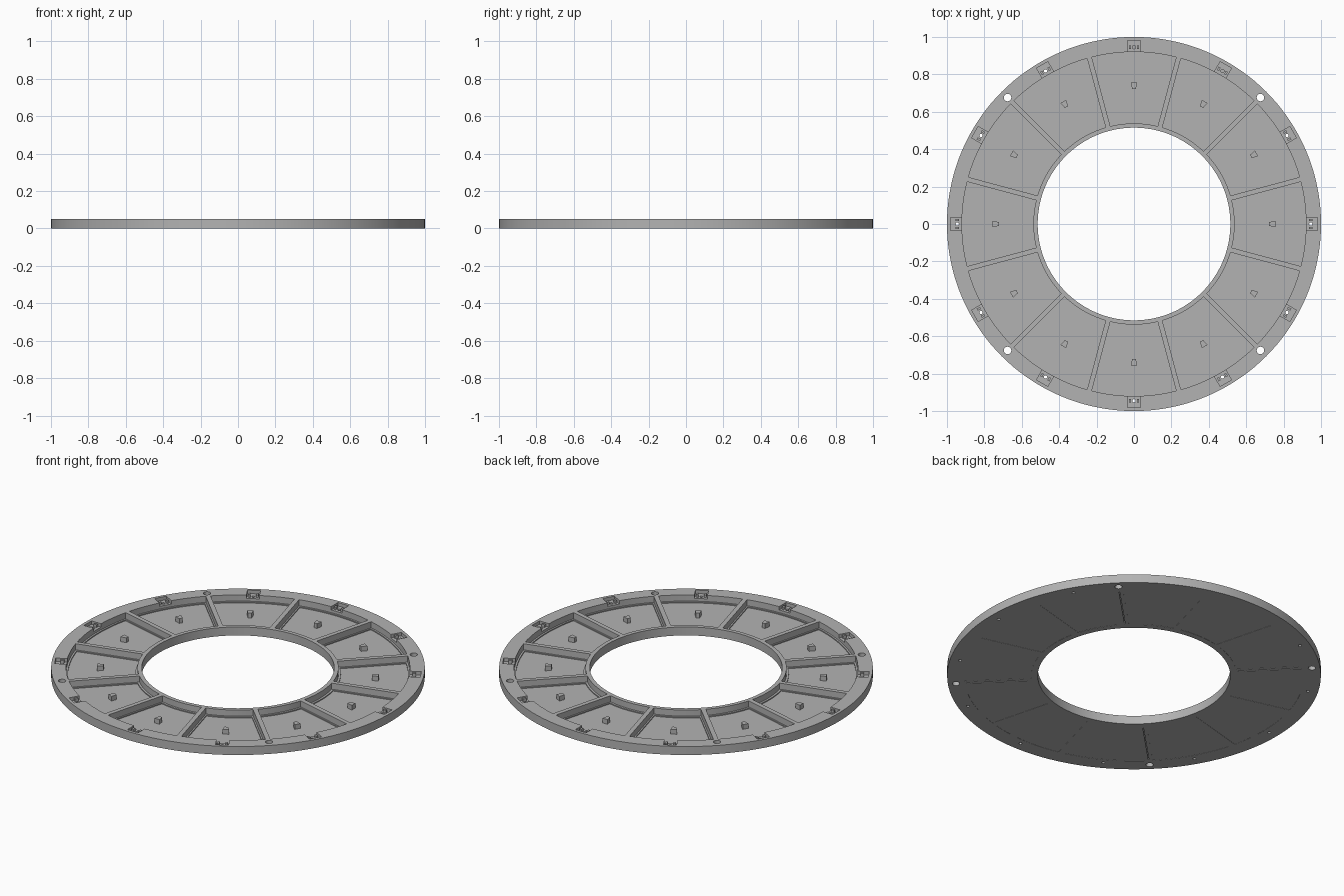
import bpy, bmesh, math
from mathutils import Matrix

cube = bpy.data.objects.get("Cube")
if cube:
    bpy.data.objects.remove(cube, do_unlink=True)

grey = bpy.data.materials.new("mid grey")
grey.use_nodes = True
colour = (0.45, 0.45, 0.45, 1)
grey.diffuse_color = colour
grey.node_tree.nodes["Principled BSDF"].inputs["Base Color"].default_value = colour

HEIGHT = 0.05
SECTORS = 12
INNER, OUTER = 0.515, 1.0
STEP = 2 * math.pi / SECTORS


def make_object(name, bm):
    bmesh.ops.recalc_face_normals(bm, faces=bm.faces)
    mesh = bpy.data.meshes.new(name)
    bm.to_mesh(mesh)
    bm.free()
    mesh.materials.append(grey)
    obj = bpy.data.objects.new(name, mesh)
    bpy.context.collection.objects.link(obj)
    return obj


def prism(bm, outline, z0, z1, angle=0):
    """Extrude a flat outline from z0 to z1, then turn it about the centre."""
    turn = Matrix.Rotation(angle, 4, "Z")
    rings = [[bm.verts.new((x, y, z)) for x, y in outline] for z in (z0, z1)]
    bm.faces.new(rings[0])
    bm.faces.new(rings[1])
    for i in range(len(outline)):
        j = (i + 1) % len(outline)
        bm.faces.new((rings[0][i], rings[0][j], rings[1][j], rings[1][i]))
    bmesh.ops.transform(bm, matrix=turn, verts=rings[0] + rings[1])


def sector(r0, r1, half_bar, n=14):
    """Ring sector along +x, leaving straight bars of even width between sectors."""
    points = []
    for r, sign in ((r0, 1), (r1, -1)):
        a = STEP / 2 - math.asin(half_bar / r)
        points += [(r * math.cos(t), r * math.sin(t))
                   for t in (sign * a * (1 - 2 * i / n) for i in range(n + 1))]
    return points


def box(x0, x1, half):
    return [(x0, -half), (x1, -half), (x1, half), (x0, half)]


def disc(x, r, n=20):
    return [(x + r * math.cos(2 * math.pi * i / n), r * math.sin(2 * math.pi * i / n))
            for i in range(n)]


# Flat ring frame
bm = bmesh.new()
N = 144
corners = ((INNER, 0), (OUTER, 0), (OUTER, HEIGHT), (INNER, HEIGHT))
loops = []
for i in range(N):
    a = 2 * math.pi * i / N
    loops.append([bm.verts.new((r * math.cos(a), r * math.sin(a), z)) for r, z in corners])
for i in range(N):
    a, b = loops[i], loops[(i + 1) % N]
    for k in range(4):
        m = (k + 1) % 4
        bm.faces.new((a[k], a[m], b[m], b[k]))
frame = make_object("ring_frame", bm)

# Cutters: stepped pockets, clip notches, screw holes, joint slots
upper, lower, notches, holes = (bmesh.new() for _ in range(4))
for i in range(SECTORS):
    a = i * STEP
    prism(upper, sector(0.538, 0.92, 0.013), 0.014, 0.1, a)
    prism(lower, sector(0.55, 0.91, 0.021), -0.05, 0.03, a)
    prism(notches, box(0.9, 0.982, 0.035), 0.03, 0.1, a)
    prism(holes, disc(0.945, 0.009, 12), -0.05, 0.1, a)
for i in range(4):
    a = math.pi / 4 + i * math.pi / 2
    prism(holes, disc(0.956, 0.02), -0.05, 0.1, a)
    prism(holes, box(0.56, 0.9, 0.002), -0.05, 0.035, a)

for name, cutter_bm in (("pocket_cutter", upper), ("floor_cutter", lower),
                        ("notch_cutter", notches), ("hole_cutter", holes)):
    cutter = make_object(name, cutter_bm)
    cutter.hide_render = True
    mod = frame.modifiers.new(name, "BOOLEAN")
    mod.operation = "DIFFERENCE"
    mod.solver = "EXACT"
    mod.object = cutter
    bpy.context.view_layer.objects.active = frame
    bpy.ops.object.modifier_apply(modifier=mod.name)
    bpy.data.objects.remove(cutter, do_unlink=True)

# Thin floor panels, tapered pegs and small clip ridges
floors, pegs, ridges = bmesh.new(), bmesh.new(), bmesh.new()
peg_shape = [(0.722, -0.01), (0.756, -0.017), (0.756, 0.017), (0.722, 0.01)]
for i in range(SECTORS):
    a = i * STEP
    prism(floors, sector(0.55, 0.91, 0.021), 0.001, 0.008, a)
    prism(pegs, peg_shape, 0.007, 0.036, a)
    for side in (-1, 1):
        ridge = [(x, y + side * 0.022) for x, y in box(0.935, 0.955, 0.006)]
        prism(ridges, ridge, 0.029, 0.046, a)
make_object("pocket_floors", floors)
make_object("locating_pegs", pegs)
make_object("clip_ridges", ridges)

# Smooth the round walls while keeping the edges crisp
bpy.ops.object.select_all(action="DESELECT")
frame.select_set(True)
bpy.context.view_layer.objects.active = frame
bpy.ops.object.shade_smooth_by_angle(angle=math.radians(25))
